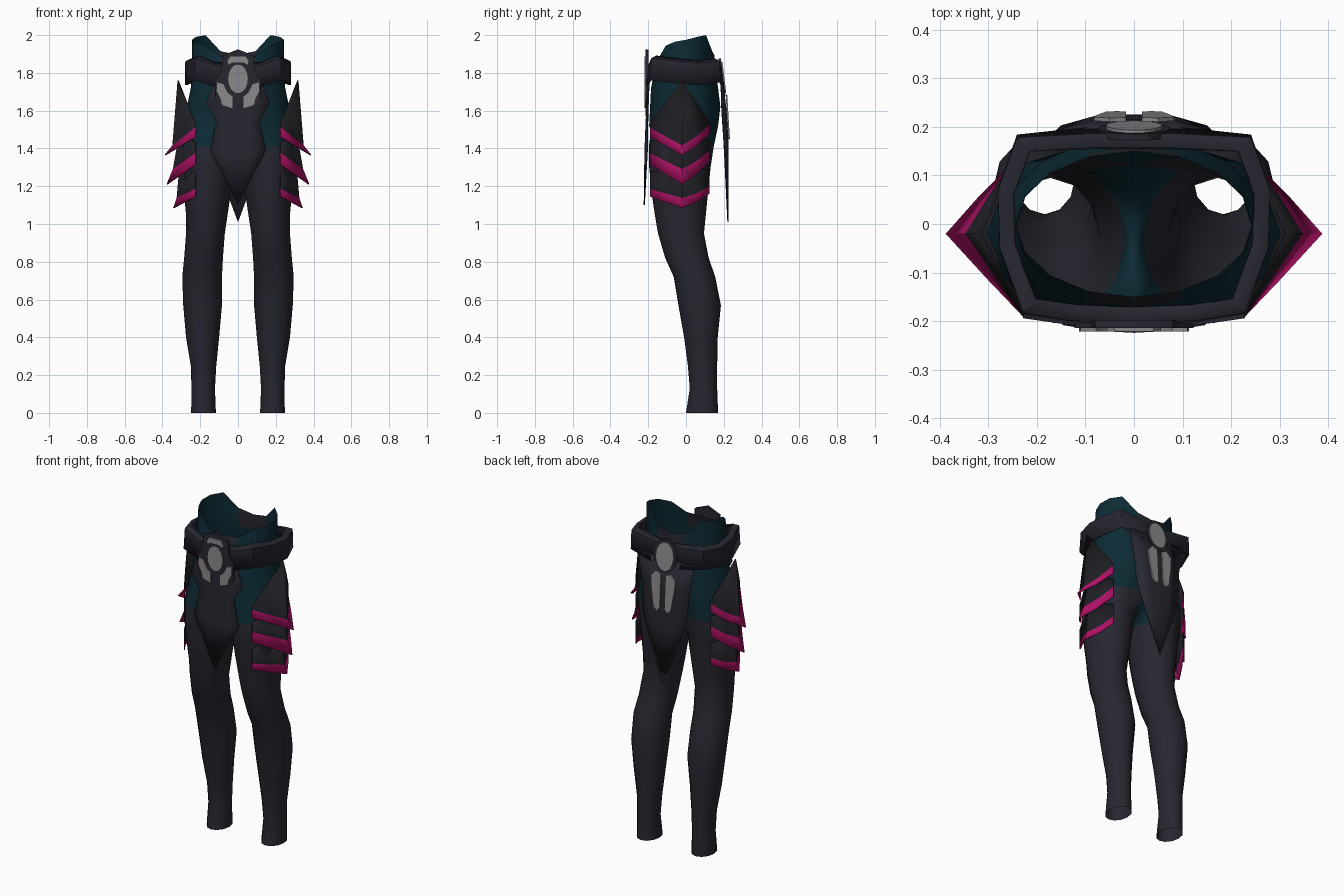
import bpy, bmesh, math

if "Cube" in bpy.data.objects:
    bpy.data.objects.remove(bpy.data.objects["Cube"])


def material(name, rgb):
    m = bpy.data.materials.new(name)
    m.diffuse_color = (*rgb, 1)
    m.use_nodes = True
    m.node_tree.nodes["Principled BSDF"].inputs["Base Color"].default_value = m.diffuse_color
    return m


CHARCOAL = material("charcoal cloth", (0.020, 0.020, 0.030))
ARMOUR = material("black armour", (0.014, 0.014, 0.018))
TEAL = material("deep teal", (0.004, 0.024, 0.035))
MAGENTA = material("magenta trim", (0.42, 0.006, 0.13))
GREY = material("pale grey", (0.26, 0.25, 0.26))


def finish(name, bm, mats, thick=0.0, mirror=True, angle=35):
    """Turn a bmesh into a mirrored, optionally thickened object."""
    bmesh.ops.recalc_face_normals(bm, faces=bm.faces[:])
    me = bpy.data.meshes.new(name)
    bm.to_mesh(me)
    bm.free()
    for m in mats:
        me.materials.append(m)
    me.shade_smooth()
    me.set_sharp_from_angle(angle=math.radians(angle))
    ob = bpy.data.objects.new(name, me)
    bpy.context.collection.objects.link(ob)
    if mirror:
        mod = ob.modifiers.new("mirror", 'MIRROR')
        mod.merge_threshold = 0.0005
    if thick:
        mod = ob.modifiers.new("thickness", 'SOLIDIFY')
        mod.thickness = thick
        mod.offset = 0
    return ob


def grid(name, rows, mats, rule=None, **kw):
    """Sheet through rows of points; rule(row) picks the colour slot."""
    bm = bmesh.new()
    vs = [[bm.verts.new(p) for p in row] for row in rows]
    for r, (a, b) in enumerate(zip(vs, vs[1:])):
        for i in range(len(a) - 1):
            quad = list(dict.fromkeys((a[i], a[i + 1], b[i + 1], b[i])))
            f = bm.faces.new(quad)
            f.material_index = rule(r) if rule else 0
    bmesh.ops.remove_doubles(bm, verts=bm.verts[:], dist=0.0002)
    return finish(name, bm, mats, **kw)


def plate(name, outline, mat, y, thick, z0=0.0, slope=0.0, mirror=True):
    """Flat plate from an (x, z) outline, leaning by slope, grown along y."""
    bm = bmesh.new()
    a = [bm.verts.new((x, y + slope * (z - z0), z)) for x, z in outline]
    b = [bm.verts.new((v.co.x, v.co.y + thick, v.co.z)) for v in a]
    bm.faces.new(a)
    bm.faces.new(b[::-1])
    n = len(a)
    for i in range(n):
        j = (i + 1) % n
        if mirror and abs(a[i].co.x) + abs(a[j].co.x) < 1e-6:
            continue          # no wall on the mirror plane
        bm.faces.new((a[i], b[i], b[j], a[j]))
    return finish(name, bm, [mat], mirror=mirror, angle=25)


def ellipse(cz, rx, rz, n=16):
    return [(rx * math.cos(t * math.tau / n), cz + rz * math.sin(t * math.tau / n))
            for t in range(n)]


# Trousers: leg rings joined to half rings of the pelvis
LEG = [(0, .117, .248, 0, .17), (.13, .122, .246, .02, .165),
       (.25, .115, .25, .01, .165), (.4, .10, .275, -.01, .168),
       (.57, .085, .29, -.04, .185), (.72, .085, .295, -.065, .155),
       (.82, .08, .285, -.11, .12), (.95, .07, .275, -.148, .095),
       (1.05, .055, .275, -.165, .105), (1.15, .04, .285, -.18, .115),
       (1.3, .018, .30, -.195, .13)]
PELVIS = [(1.52, .288, -.195, .17), (1.62, .27, -.19, .182),
          (1.72, .25, -.185, .17), (1.8, .242, -.17, .158),
          (1.86, .245, -.162, .15)]
RIM_Z = (1.885, 1.89, 1.945, 1.965, 1.975, 1.99, 2.0, 1.915, 1.895)

bm = bmesh.new()
rings = []
for z, x0, x1, y0, y1 in LEG:
    ring = []
    for k in range(12):
        t = math.radians(30 * k)
        ring.append(bm.verts.new(((x0 + x1) / 2 + (x1 - x0) / 2 * math.cos(t),
                                  (y0 + y1) / 2 + (y1 - y0) / 2 * math.sin(t), z)))
    rings.append(ring)
# crotch ring: its inner points lie on the mirror plane
CROTCH_Z = {4: 1.46, 5: 1.38, 6: 1.35, 7: 1.38, 8: 1.46}
ring = []
for k in range(12):
    t = math.radians(30 * k)
    x = 0 if k in CROTCH_Z else .152 + .152 * math.cos(t)
    ring.append(bm.verts.new((x, -.025 + .172 * math.sin(t), CROTCH_Z.get(k, 1.41))))
rings.append(ring)
for a, b in zip(rings, rings[1:]):
    for k in range(12):
        j = (k + 1) % 12
        bm.faces.new((a[k], a[j], b[j], b[k]))
prev = [ring[k % 12] for k in range(-4, 5)]
for z, hw, y0, y1 in PELVIS + [(None, .243, -.15, .15)]:
    row = []
    for k in range(-4, 5):
        t = math.radians(22.5 * k)
        x = 0 if abs(k) == 4 else hw * math.cos(t)
        row.append(bm.verts.new((x, (y0 + y1) / 2 + (y1 - y0) / 2 * math.sin(t),
                                 RIM_Z[k + 4] if z is None else z)))
    for i in range(8):
        bm.faces.new((prev[i], prev[i + 1], row[i + 1], row[i]))
    prev = row
# teal hips and crotch, dark legs and waistband centre
for f in bm.faces:
    c = f.calc_center_median()
    hips = c.z > 1.43 or (c.z > 1.32 and c.x < .05)
    band = c.z > 1.8 and c.x < .12
    f.material_index = 1 if hips and not band else 0
finish("trousers", bm, [CHARCOAL, TEAL], angle=50)

# Belt: (x, y low, y high, z low, z high) around half the waist
BELT = [(0, -.203, -.2, 1.72, 1.83), (.13, -.203, -.195, 1.73, 1.84),
        (.225, -.19, -.18, 1.76, 1.875), (.272, -.05, -.05, 1.745, 1.86),
        (.276, .07, .07, 1.735, 1.85), (.238, .18, .175, 1.75, 1.86),
        (.09, .195, .182, 1.72, 1.84), (0, .195, .182, 1.71, 1.83)]
grid("belt", [[(x, yl, zl) for x, yl, yh, zl, zh in BELT],
              [(x, yh, zh) for x, yl, yh, zl, zh in BELT],
              [(x * .9, yh * .86, zh + .012) for x, yl, yh, zl, zh in BELT]],
     [CHARCOAL], thick=.01)

# Overlapping thigh guards, each a keeled sheet with a magenta lower edge
COLS = [(-.19, 0, .225), (-.115, .45, .225), (-.02, 1, .24), (.055, .5, .25), (.122, 0, .25)]
# rows: (z at ends, z at keel, x at keel)
GUARDS = {"upper": [(1.53, 1.76, .317), (1.51, 1.415, .345), (1.46, 1.365, .385)],
          "middle": [(1.43, 1.50, .305), (1.375, 1.29, .342), (1.315, 1.21, .375)],
          "lower": [(1.27, 1.33, .305), (1.185, 1.137, .322), (1.145, 1.085, .34)]}
for name, levels in GUARDS.items():
    rows = [[(xe + (xk - xe) * w, y, ze + (zk - ze) * w + (.015 if y > .1 else 0))
             for y, w, xe in COLS] for ze, zk, xk in levels]
    grid(name + "_thigh_guards", rows, [ARMOUR, MAGENTA], rule=lambda r: r,
         thick=.006, angle=30)


# Hanging pointed panels: (z, half width, y centre, y edge)
def hanging(name, levels):
    grid(name, [[(0, yc, z), (h * .5, yc, z), (h, ye, z)] for z, h, yc, ye in levels],
         [CHARCOAL], thick=.006)


hanging("front_panel", [(1.77, .12, -.203, -.195), (1.64, .17, -.206, -.2),
                        (1.54, .115, -.211, -.203), (1.39, .147, -.217, -.205),
                        (1.10, .0, -.221, -.221)])
hanging("back_panel", [(1.76, .19, .193, .185), (1.6, .16, .212, .19),
                       (1.45, .15, .221, .2), (1.36, .13, .222, .205),
                       (1.01, .0, .222, .222)])

# Front buckle with pale inlays
plate("buckle_base", [(0, 1.925), (.08, 1.893), (.09, 1.8), (.122, 1.76), (.118, 1.66),
                      (.04, 1.59), (0, 1.57)], CHARCOAL, -.214, .016)
FY, FT = -.221, .008
plate("buckle_crest", [(0, 1.888), (.04, 1.888), (.056, 1.862), (.05, 1.843),
                       (.03, 1.855), (0, 1.855)], GREY, FY, FT)
plate("buckle_oval", ellipse(1.768, .052, .076), GREY, FY, FT, mirror=False)
plate("buckle_lobes", [(.11, 1.75), (.113, 1.705), (.09, 1.66), (.085, 1.63), (.03, 1.613),
                       (.03, 1.675), (.055, 1.695), (.078, 1.74)], GREY, FY, FT)

# Back medallion and paired strips
plate("medallion_base", ellipse(1.775, .075, .1), CHARCOAL, .183, .014, 1.775, -.12, False)
plate("medallion", ellipse(1.775, .058, .082), GREY, .195, .008, 1.775, -.12, False)
plate("back_strips", [(.016, 1.67), (.05, 1.685), (.082, 1.65), (.076, 1.58),
                      (.058, 1.47), (.035, 1.45), (.016, 1.47)],
      GREY, .2175, .008, 1.565, -.06)
